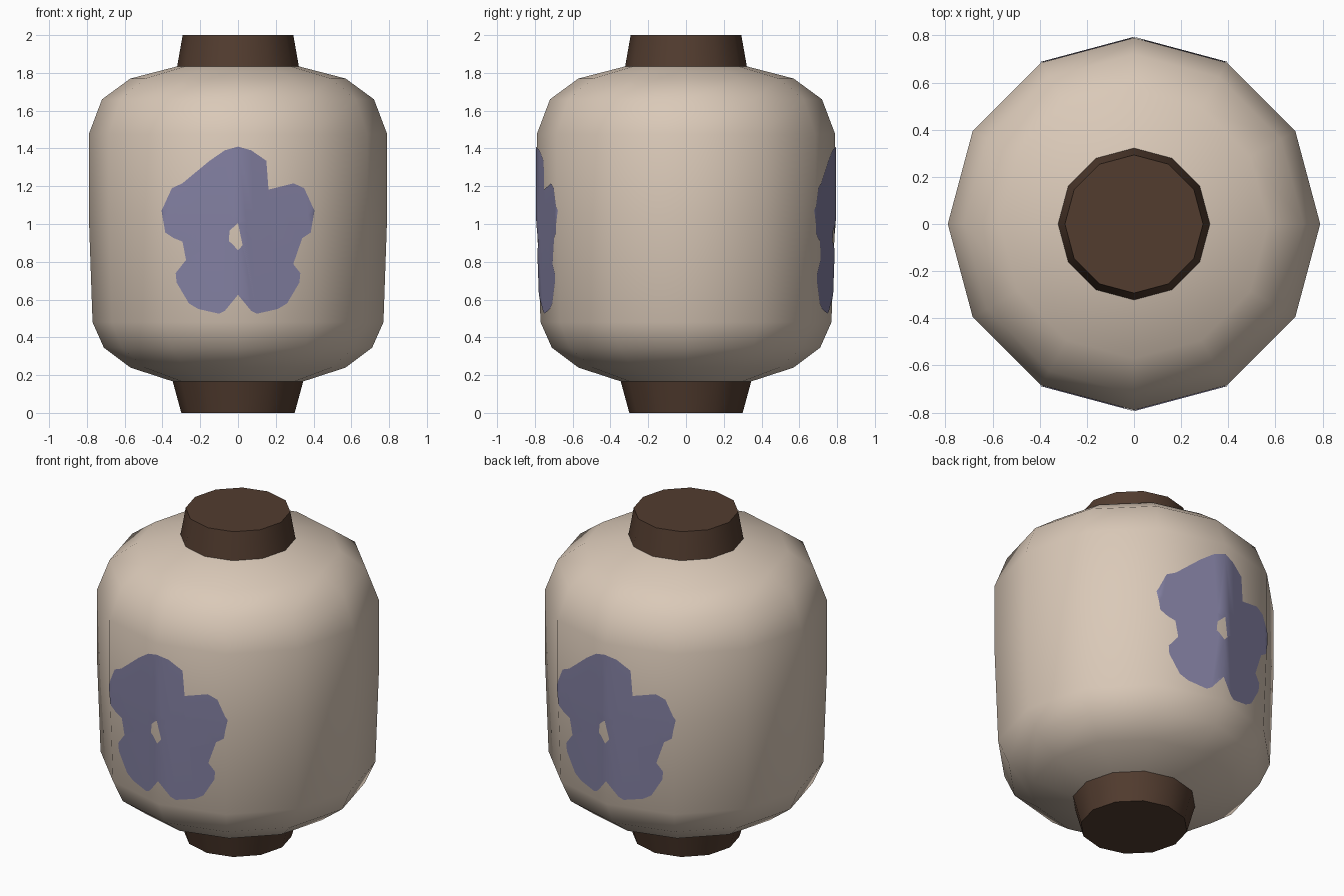
import bpy, bmesh, math
from mathutils import Vector

if "Cube" in bpy.data.objects:
    bpy.data.objects.remove(bpy.data.objects["Cube"])

SIDES = 12


def material(name, srgb):
    mat = bpy.data.materials.new(name)
    lin = [((c / 255 + 0.055) / 1.055) ** 2.4 for c in srgb]
    mat.diffuse_color = (*lin, 1)
    mat.use_nodes = True
    mat.node_tree.nodes["Principled BSDF"].inputs["Base Color"].default_value = mat.diffuse_color
    return mat


paper = material("cream paper", (218, 201, 184))
wood = material("dark brown wood", (82, 60, 47))
violet = material("dusty violet", (132, 129, 163))


def add_object(name, bm, mat):
    mesh = bpy.data.meshes.new(name)
    bm.to_mesh(mesh)
    bm.free()
    obj = bpy.data.objects.new(name, mesh)
    bpy.context.collection.objects.link(obj)
    mesh.materials.append(mat)
    mesh.shade_smooth()
    return obj


def lathe(name, profile, mat, closed):
    """Twelve-sided turned shape from (radius, height) pairs, bottom to top."""
    bm = bmesh.new()
    rings = []
    for r, z in profile:
        angles = [math.tau * i / SIDES for i in range(SIDES)]
        rings.append([bm.verts.new((r * math.cos(a), r * math.sin(a), z)) for a in angles])
    for low, high in zip(rings, rings[1:]):
        for i in range(SIDES):
            j = (i + 1) % SIDES
            bm.faces.new((low[i], low[j], high[j], high[i]))
    if closed:
        bm.faces.new(rings[0][::-1])
        bm.faces.new(rings[-1])
    return add_object(name, bm, mat)


# Paper shade
SHADE = [(0.34, 0.165), (0.57, 0.24), (0.71, 0.345), (0.77, 0.48), (0.79, 1.05),
         (0.79, 1.475), (0.72, 1.66), (0.57, 1.77), (0.32, 1.835)]
lathe("paper_shade", SHADE, paper, False)

# Wooden end collars
for name, prof in (("bottom_collar", [(0.30, 0), (0.345, 0.165)]),
                   ("top_collar", [(0.322, 1.835), (0.293, 2.0)])):
    collar = lathe(name, prof, wood, True)
    bpy.ops.object.select_all(action='DESELECT')
    collar.select_set(True)
    bpy.context.view_layer.objects.active = collar
    bpy.ops.object.shade_smooth_by_angle(angle=math.radians(40))

# Right half of the blossom: outer petals from top to bottom, then the star hole upwards
HALF = [(0, 1.41), (0.07, 1.39), (0.15, 1.335), (0.152, 1.18), (0.295, 1.215),
        (0.35, 1.19), (0.405, 1.07), (0.385, 0.955), (0.34, 0.925), (0.185, 0.865),
        (0.275, 0.81), (0.33, 0.74), (0.325, 0.69), (0.26, 0.58), (0.21, 0.55),
        (0.10, 0.525), (0.07, 0.54), (0.03, 0.605), (0, 0.625),
        (0, 0.86), (0.035, 0.9), (0.072, 0.92), (0.045, 0.965), (0.05, 1.02), (0, 1.005)]


def surface_depth(x, z):
    """Distance of the faceted shade from the centre plane at (x, z)."""
    for (r0, z0), (r1, z1) in zip(SHADE, SHADE[1:]):
        if z0 <= z <= z1:
            r = r0 + (r1 - r0) * (z - z0) / (z1 - z0)
    x = abs(x)
    return min(r - math.tan(math.radians(15)) * x, 1.366 * r - x)


def blossom(name, side):
    bm = bmesh.new()
    for mirror in (1, -1):
        verts = [bm.verts.new((mirror * x, 0, z)) for x, z in HALF]
        bm.faces.new(verts[::-mirror])
    bmesh.ops.triangulate(bm, faces=bm.faces[:])
    # Fold lines where the shade bends
    for co, no in (((0.394, 0, 0), (1, 0, 0)), ((-0.394, 0, 0), (1, 0, 0)),
                   ((0, 0, 1.05), (0, 0, 1))):
        bmesh.ops.bisect_plane(bm, geom=bm.verts[:] + bm.edges[:] + bm.faces[:],
                               plane_co=Vector(co), plane_no=Vector(no), dist=1e-5)
    bmesh.ops.remove_doubles(bm, verts=bm.verts[:], dist=1e-4)
    for v in bm.verts:
        x, z = v.co.x, v.co.z
        v.co = (-side * x, side * (surface_depth(x, z) + 0.004), z)
    bm.normal_update()
    # Make every face look outwards
    flipped = [f for f in bm.faces if f.normal.y * side < 0]
    bmesh.ops.reverse_faces(bm, faces=flipped)
    return add_object(name, bm, violet)


blossom("front_blossom", -1)
blossom("back_blossom", 1)
